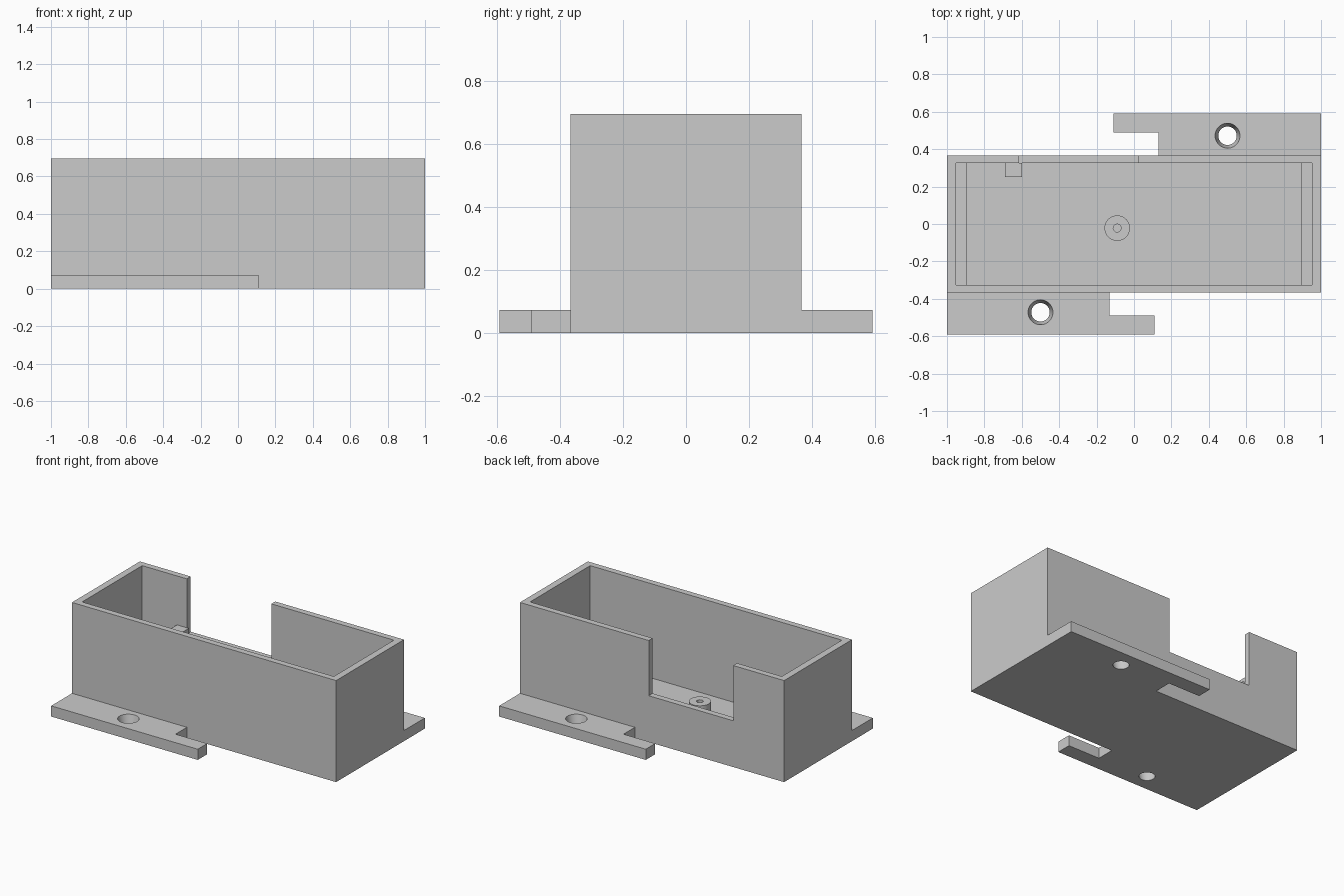
import bpy
import bmesh
import math
from mathutils import Matrix

if "Cube" in bpy.data.objects:
    bpy.data.objects.remove(bpy.data.objects["Cube"], do_unlink=True)

grey = bpy.data.materials.new("plain grey")
grey.use_nodes = True
colour = (0.6, 0.6, 0.6, 1)
grey.diffuse_color = colour
grey.node_tree.nodes["Principled BSDF"].inputs["Base Color"].default_value = colour

# Main dimensions
HALF_Y, HEIGHT = 0.367, 0.695
IN_X, IN_Y = 0.953, 0.325
FLOOR, SILL, BOARD = 0.05, 0.317, 0.162
FLANGE = 0.073


def finish(name, bm):
    bmesh.ops.recalc_face_normals(bm, faces=bm.faces)
    mesh = bpy.data.meshes.new(name)
    bm.to_mesh(mesh)
    bm.free()
    mesh.materials.append(grey)
    obj = bpy.data.objects.new(name, mesh)
    bpy.context.collection.objects.link(obj)
    return obj


def prism(name, outline, z0, z1):
    """Extrude a flat outline upward."""
    bm = bmesh.new()
    face = bm.faces.new([bm.verts.new((x, y, z0)) for x, y in outline])
    top = bmesh.ops.extrude_face_region(bm, geom=[face])["geom"]
    verts = [v for v in top if isinstance(v, bmesh.types.BMVert)]
    bmesh.ops.translate(bm, verts=verts, vec=(0, 0, z1 - z0))
    return finish(name, bm)


def block(name, x0, x1, y0, y1, z0, z1):
    return prism(name, [(x0, y0), (x1, y0), (x1, y1), (x0, y1)], z0, z1)


def round_part(name, x, y, z0, z1, r0, r1):
    """Cylinder or cone frustum standing between two heights."""
    bm = bmesh.new()
    bmesh.ops.create_cone(bm, cap_ends=True, segments=48, radius1=r0, radius2=r1,
                          depth=z1 - z0, matrix=Matrix.Translation((x, y, (z0 + z1) / 2)))
    return finish(name, bm)


def cut(obj, cutter):
    mod = obj.modifiers.new("cut", 'BOOLEAN')
    mod.operation, mod.solver, mod.object = 'DIFFERENCE', 'EXACT', cutter
    bpy.context.view_layer.objects.active = obj
    bpy.ops.object.modifier_apply(modifier=mod.name)
    bpy.data.objects.remove(cutter, do_unlink=True)


def smooth(obj):
    bpy.ops.object.select_all(action='DESELECT')
    obj.select_set(True)
    bpy.context.view_layer.objects.active = obj
    bpy.ops.object.shade_smooth_by_angle(angle=math.radians(30))


# Open-topped housing with a notch in the back wall
housing = block("housing", -1, 1, -HALF_Y, HALF_Y, 0, HEIGHT)
cut(housing, block("cavity_cutter", -IN_X, IN_X, -IN_Y, IN_Y, FLOOR, 1))
cut(housing, block("notch_cutter", -0.615, 0.025, 0.2, 0.5, SILL, 1))

# Board ledges along both end walls
block("right_ledge", -IN_X, -0.895, -IN_Y, IN_Y, FLOOR, BOARD)
block("left_ledge", 0.895, IN_X, -IN_Y, IN_Y, FLOOR, BOARD)

# Stop post inside the back wall
block("stop_post", -0.69, -0.6, 0.25, IN_Y, FLOOR, 0.36)

# Screw boss on the floor
boss = round_part("screw_boss", -0.09, -0.022, FLOOR, BOARD, 0.068, 0.068)
cut(boss, round_part("pilot_cutter", -0.09, -0.022, FLOOR + 0.01, 0.3, 0.021, 0.021))
smooth(boss)

# Hooked mounting flanges, the back one turned half round
hook = [(-1, -HALF_Y), (-1, -0.592), (0.11, -0.592), (0.11, -0.49),
        (-0.13, -0.49), (-0.13, -HALF_Y)]
for name, side in (("front_flange", 1), ("back_flange", -1)):
    flange = prism(name, [(side * x, side * y) for x, y in hook], 0, FLANGE)
    # Tapered screw hole, running slightly past both faces
    cut(flange, round_part("hole_cutter", side * -0.5, side * -0.472,
                           -0.01, FLANGE + 0.01, 0.047, 0.069))
    smooth(flange)
